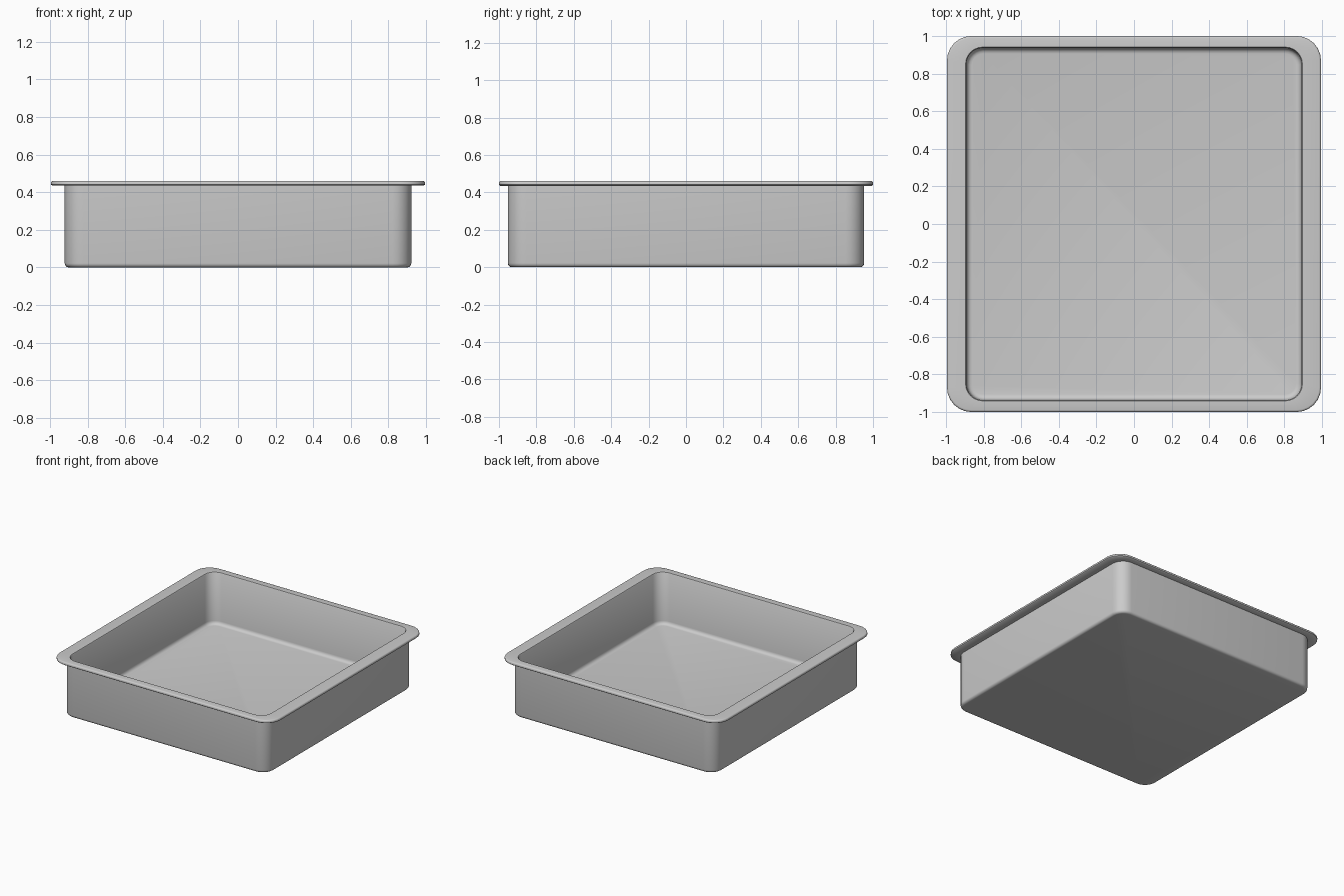
import bpy, bmesh, math

if "Cube" in bpy.data.objects:
    bpy.data.objects.remove(bpy.data.objects["Cube"])

SEG = 6  # facets per rounded corner


def ring(bm, hx, hy, r, z):
    """Rounded-rectangle loop of vertices at height z."""
    verts = []
    for i, (sx, sy) in enumerate([(1, 1), (-1, 1), (-1, -1), (1, -1)]):
        for k in range(SEG + 1):
            a = math.radians(90 * (i + k / SEG))
            verts.append(bm.verts.new((sx * (hx - r) + r * math.cos(a),
                                       sy * (hy - r) + r * math.sin(a), z)))
    return verts


def fillet(hx, hy, r, z, f, a0, a1, n=4):
    """Profile steps around an edge fillet centred f inside the wall at height z."""
    steps = []
    for k in range(n + 1):
        a = math.radians(a0 + (a1 - a0) * k / n)
        d = f * (1 - math.cos(a))
        steps.append((hx - d, hy - d, r - d, z + f * math.sin(a)))
    return steps


# Pan cross-section, from underside outwards, over the rim and down to the floor
profile = fillet(0.922, 0.953, 0.10, 0.022, 0.022, -90, 0)      # outer bottom edge
profile += [(0.922, 0.953, 0.10, 0.435)]                        # outer wall
profile += [(0.988, 0.993, 0.125, 0.435)]                       # rim underside
profile += [(0.995, 1.0, 0.13, 0.441)]
profile += fillet(0.995, 1.0, 0.13, 0.45, 0.011, 0, 90, 3)      # rim outer edge
profile += [(0.896, 0.941, 0.09, 0.461)]                        # rim top
profile += [(0.892, 0.937, 0.088, 0.455)]
profile += fillet(0.890, 0.934, 0.087, 0.07, 0.028, 0, -90)     # inner wall and floor fillet

bm = bmesh.new()
rings = [ring(bm, *p) for p in profile]
n = len(rings[0])
for lo, hi in zip(rings, rings[1:]):
    for i in range(n):
        j = (i + 1) % n
        bm.faces.new((lo[i], lo[j], hi[j], hi[i]))

# Base underside and inside floor
bm.faces.new(list(reversed(rings[0])))
bm.faces.new(rings[-1])
bmesh.ops.recalc_face_normals(bm, faces=bm.faces)

mesh = bpy.data.meshes.new("rectangular_pan")
bm.to_mesh(mesh)
bm.free()
pan = bpy.data.objects.new("rectangular_pan", mesh)
bpy.context.collection.objects.link(pan)
bpy.context.view_layer.objects.active = pan
pan.select_set(True)
bpy.ops.object.shade_smooth_by_angle(angle=math.radians(40))
